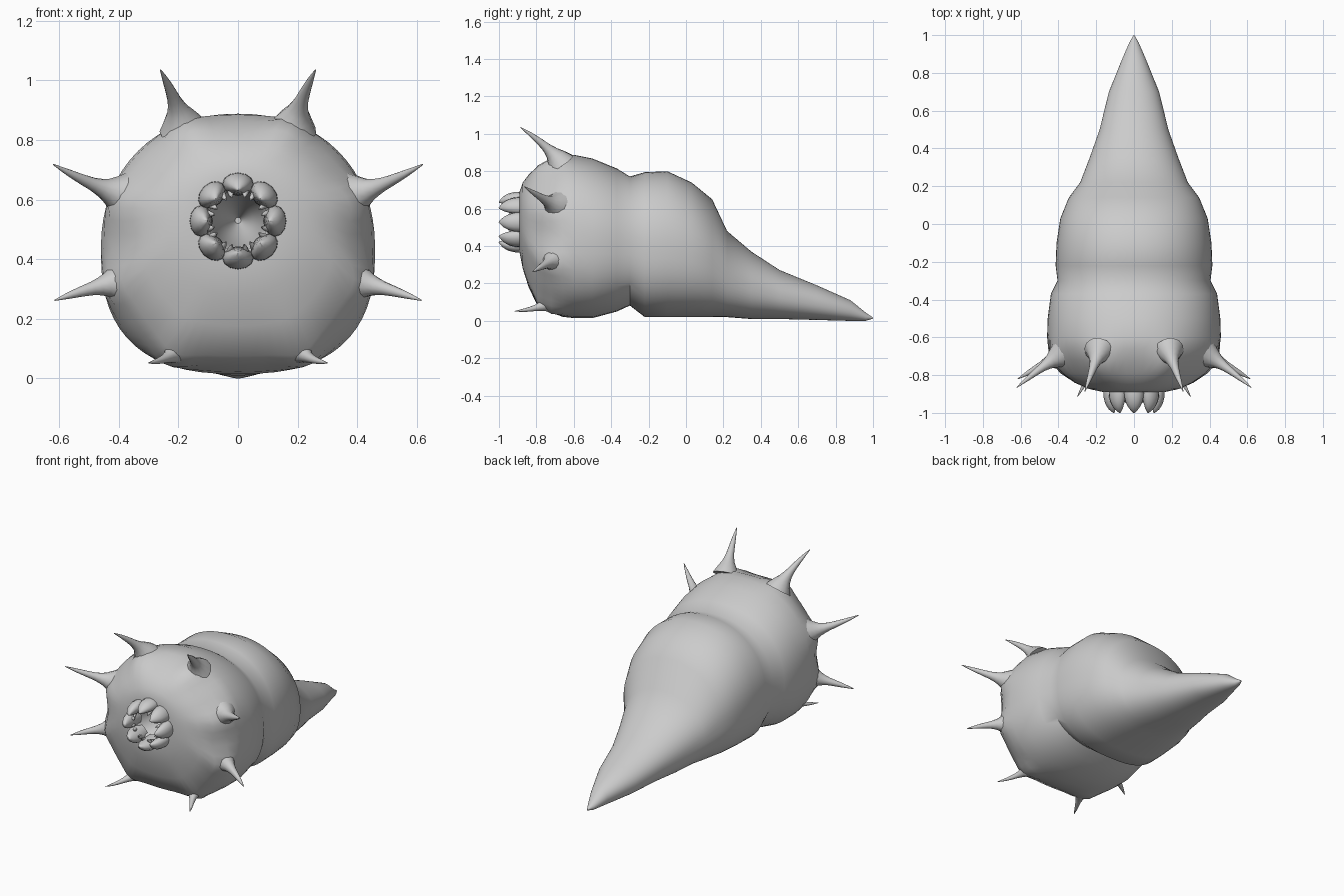
import bpy, bmesh, math
from mathutils import Vector

if "Cube" in bpy.data.objects:
    bpy.data.objects.remove(bpy.data.objects["Cube"])

grey = bpy.data.materials.new("plain grey")
grey.diffuse_color = (0.6, 0.6, 0.6, 1)
grey.use_nodes = True
grey.node_tree.nodes["Principled BSDF"].inputs["Base Color"].default_value = grey.diffuse_color


def finish(bm, name, angle):
    bmesh.ops.recalc_face_normals(bm, faces=bm.faces)
    me = bpy.data.meshes.new(name)
    bm.to_mesh(me)
    bm.free()
    me.materials.append(grey)
    ob = bpy.data.objects.new(name, me)
    bpy.context.collection.objects.link(ob)
    bpy.ops.object.select_all(action='DESELECT')
    ob.select_set(True)
    bpy.context.view_layer.objects.active = ob
    bpy.ops.object.shade_smooth_by_angle(angle=math.radians(angle))
    return ob


def loft(bm, rings):
    loops = [[bm.verts.new(p) for p in r] for r in rings]
    n = len(loops[0])
    for a, b in zip(loops, loops[1:]):
        for i in range(n):
            j = (i + 1) % n
            bm.faces.new((a[i], a[j], b[j], b[i]))
    bm.faces.new(loops[0])
    bm.faces.new(loops[-1])


# four mirrored pairs of horns: root, bend, tip
horns = [
    ("upper", (0.185, -0.67, 0.84), (0.205, -0.73, 0.93), (0.26, -0.885, 1.035)),
    ("side", (0.38, -0.69, 0.615), (0.47, -0.74, 0.635), (0.62, -0.865, 0.718)),
    ("low_side", (0.38, -0.70, 0.325), (0.48, -0.74, 0.31), (0.615, -0.82, 0.262)),
    ("bottom", (0.20, -0.72, 0.10), (0.235, -0.80, 0.06), (0.30, -0.915, 0.052))]
horn_angles = [math.atan2(b[0], b[2] - 0.45) for _, a, b, c in horns]


def section(y, w, top, bot, k, bump=0, dent=0, n=64):
    # rounded section; k = 0 is an ellipse, k = 1 has a flattened belly
    # bump raises ridges at the horn roots, dent hollows the gaps between them
    mid = bot + (top - bot) * (0.5 - 0.02 * k)
    pts = []
    for i in range(n):
        a = 2 * math.pi * i / n
        s, c = math.sin(a), math.cos(a)
        e = 1 - (0.08 if c > 0 else 0.22) * k
        x = w * math.copysign(abs(s) ** e, s)
        h = (top - mid) if c > 0 else (mid - bot)
        z = h * math.copysign(abs(c) ** e, c)
        q = abs(math.atan2(x, z))
        near = max(math.exp(-((q - t) / 0.17) ** 2) for t in horn_angles)
        f = 1 + bump * near - dent * (1 - near)
        pts.append((x * f, y, max(mid + z * f, 0.0)))
    return pts


def horn(bm, p0, p1, p2, radii, n=12, steps=10, up=None, squash=1):
    # tapered tube along a quadratic curve
    p0, p1, p2 = Vector(p0), Vector(p1), Vector(p2)
    rings = []
    for s in range(steps + 1):
        t = s / steps
        p = p0 * (1 - t) ** 2 + p1 * 2 * t * (1 - t) + p2 * t * t
        d = ((p1 - p0) * (1 - t) + (p2 - p1) * t).normalized()
        u = d.cross(up or Vector((0.3, 0.2, 1))).normalized()
        v = d.cross(u)
        f = t * (len(radii) - 1)
        i = min(int(f), len(radii) - 2)
        r = radii[i] + (radii[i + 1] - radii[i]) * (f - i)
        rings.append([p + r * (math.cos(q) * u + squash * math.sin(q) * v)
                      for q in (2 * math.pi * m / n for m in range(n))])
    loft(bm, rings)


# body: mouth hollow, head, pinched waist, rear bulge, tail
profile = [
    (-0.42, 0.01, 0.54, 0.52, 0), (-0.52, 0.05, 0.58, 0.48, 0),
    (-0.68, 0.085, 0.615, 0.445, 0), (-0.87, 0.10, 0.63, 0.43, 0),
    (-0.89, 0.115, 0.645, 0.415, 0), (-0.89, 0.16, 0.69, 0.365, 0),
    (-0.873, 0.24, 0.74, 0.28, 0.3), (-0.84, 0.32, 0.79, 0.17, 0.6, 0, 0.02),
    (-0.79, 0.385, 0.845, 0.06, 0.9, 0.03, 0.04),
    (-0.72, 0.435, 0.875, 0.03, 1, 0.05, 0.035),
    (-0.66, 0.452, 0.887, 0.02, 1, 0.02, 0.005),
    (-0.6, 0.46, 0.888, 0.015, 1), (-0.5, 0.457, 0.868, 0.015, 1),
    (-0.37, 0.44, 0.815, 0.05, 1), (-0.3, 0.405, 0.772, 0.082, 1),
    (-0.22, 0.415, 0.795, 0.02, 1), (-0.1, 0.41, 0.80, 0.02, 1),
    (0.03, 0.39, 0.74, 0.02, 0.9), (0.14, 0.345, 0.65, 0.02, 0.8),
    (0.22, 0.285, 0.48, 0.02, 0.7), (0.35, 0.235, 0.37, 0.01, 0.6),
    (0.5, 0.182, 0.272, 0.01, 0.5), (0.7, 0.133, 0.19, 0.005, 0.5),
    (0.88, 0.06, 0.11, 0.0, 0.3), (0.96, 0.025, 0.045, 0.0, 0),
    (1.0, 0.002, 0.018, 0.012, 0)]
bm = bmesh.new()
loft(bm, [section(*p) for p in profile])
finish(bm, "body", 50)

# curved horns with flared roots
for name, *pts in horns:
    big = 0.7 if name == "bottom" else 1
    radii = [r * big for r in (0.08, 0.058, 0.034, 0.023, 0.017, 0.011, 0.002)]
    for side, sx in (("left", 1), ("right", -1)):
        bm = bmesh.new()
        horn(bm, *[(sx * x, y, z) for x, y, z in pts], radii)
        finish(bm, f"{name}_horn_{side}", 60)

# ring of eight broad teeth, each with a pair of small inner prongs
teeth, prongs = bmesh.new(), bmesh.new()
for i in range(8):
    a = i * math.pi / 4
    out, tan = Vector((math.sin(a), 0, math.cos(a))), Vector((math.cos(a), 0, -math.sin(a)))

    def at(r, s, y):
        return out * r + tan * s + Vector((0, y, 0.528))

    horn(teeth, at(0.12, 0, -0.85), at(0.135, 0, -0.94), at(0.105, 0, -1.0),
         (0.05, 0.053, 0.05, 0.042, 0.028, 0.004), up=out, squash=0.72)
    for s in (-1, 1):
        horn(prongs, at(0.115, 0.026 * s, -0.89), at(0.095, 0.026 * s, -0.93),
             at(0.077, 0.02 * s, -0.95), (0.016, 0.013, 0.009, 0.001), 6, 4)
finish(teeth, "teeth", 60)
finish(prongs, "inner_prongs", 60)
